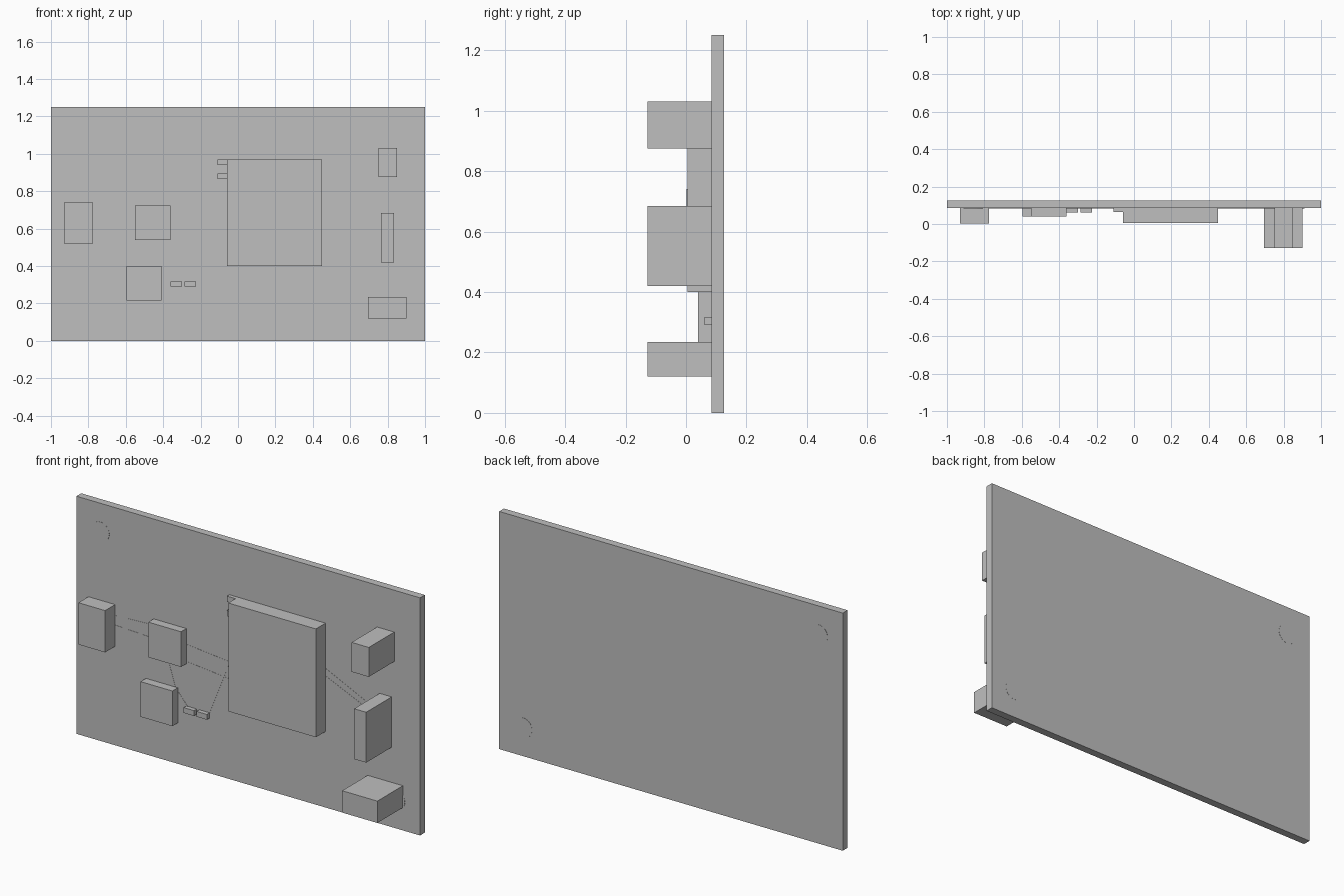
import bpy, math
from mathutils import Matrix

cube = bpy.data.objects.get("Cube")
if cube:
    bpy.data.objects.remove(cube)

grey = bpy.data.materials.new("plain_grey")
grey.use_nodes = True
COLOUR = (0.52, 0.52, 0.52, 1)
grey.diffuse_color = COLOUR
grey.node_tree.nodes["Principled BSDF"].inputs["Base Color"].default_value = COLOUR

FACE, BACK = 0.085, 0.125   # front and back planes of the board


def finish(name):
    ob = bpy.context.object
    ob.name = name
    ob.data.materials.append(grey)
    return ob


def box(name, x0, x1, z0, z1, front, back=FACE):
    bpy.ops.mesh.primitive_cube_add(size=1)
    ob = finish(name)
    ob.data.transform(Matrix.Diagonal((x1 - x0, back - front, z1 - z0, 1)))
    ob.location = ((x0 + x1) / 2, (front + back) / 2, (z0 + z1) / 2)
    return ob


def trace(name, a, b):
    # Thin copper line lying on the front of the board
    length = math.dist(a, b)
    ob = box(name, 0, length, 0, 0.006, FACE - 0.001, FACE + 0.001)
    ob.location = ((a[0] + b[0]) / 2, FACE, (a[1] + b[1]) / 2)
    ob.rotation_euler.y = -math.atan2(b[1] - a[1], b[0] - a[0])


box("board", -1, 1, 0, 1.25, FACE, BACK)

# Flat chips
box("main_chip", -0.06, 0.45, 0.40, 0.97, 0.005)
box("left_chip", -0.93, -0.775, 0.52, 0.74, 0.002)
box("middle_chip", -0.55, -0.36, 0.54, 0.725, 0.04)
box("lower_chip", -0.595, -0.41, 0.215, 0.40, 0.04)

# Small surface components
for i, x in enumerate((-0.36, -0.285)):
    box(f"lower_capacitor_{i}", x, x + 0.06, 0.29, 0.318, 0.062)
for i, z in enumerate((0.865, 0.94)):
    box(f"upper_capacitor_{i}", -0.11, -0.06, z, z + 0.03, 0.065)

# Tall connectors along one side
box("upper_connector", 0.75, 0.85, 0.875, 1.03, -0.127)
box("middle_connector", 0.765, 0.835, 0.42, 0.685, -0.127)
box("lower_connector", 0.695, 0.90, 0.12, 0.235, -0.127)

# Mounting pads showing on both faces
for name, x, z in (("upper_pad", -0.86, 1.1), ("lower_pad", 0.86, 0.15)):
    bpy.ops.mesh.primitive_cylinder_add(
        vertices=32, radius=0.052, depth=BACK - FACE + 0.002,
        location=(x, (FACE + BACK) / 2, z), rotation=(math.pi / 2, 0, 0))
    finish(name)

# Copper lines between components
for i, (a, b) in enumerate((
        ((-0.78, 0.68), (-0.55, 0.69)), ((-0.78, 0.63), (-0.55, 0.62)),
        ((-0.36, 0.64), (-0.06, 0.61)), ((-0.36, 0.55), (-0.06, 0.52)),
        ((-0.47, 0.54), (-0.42, 0.38)), ((-0.41, 0.38), (-0.35, 0.31)),
        ((-0.23, 0.31), (-0.10, 0.64)), ((0.45, 0.73), (0.77, 0.58)),
        ((0.45, 0.69), (0.77, 0.55)))):
    trace(f"copper_line_{i}", a, b)
